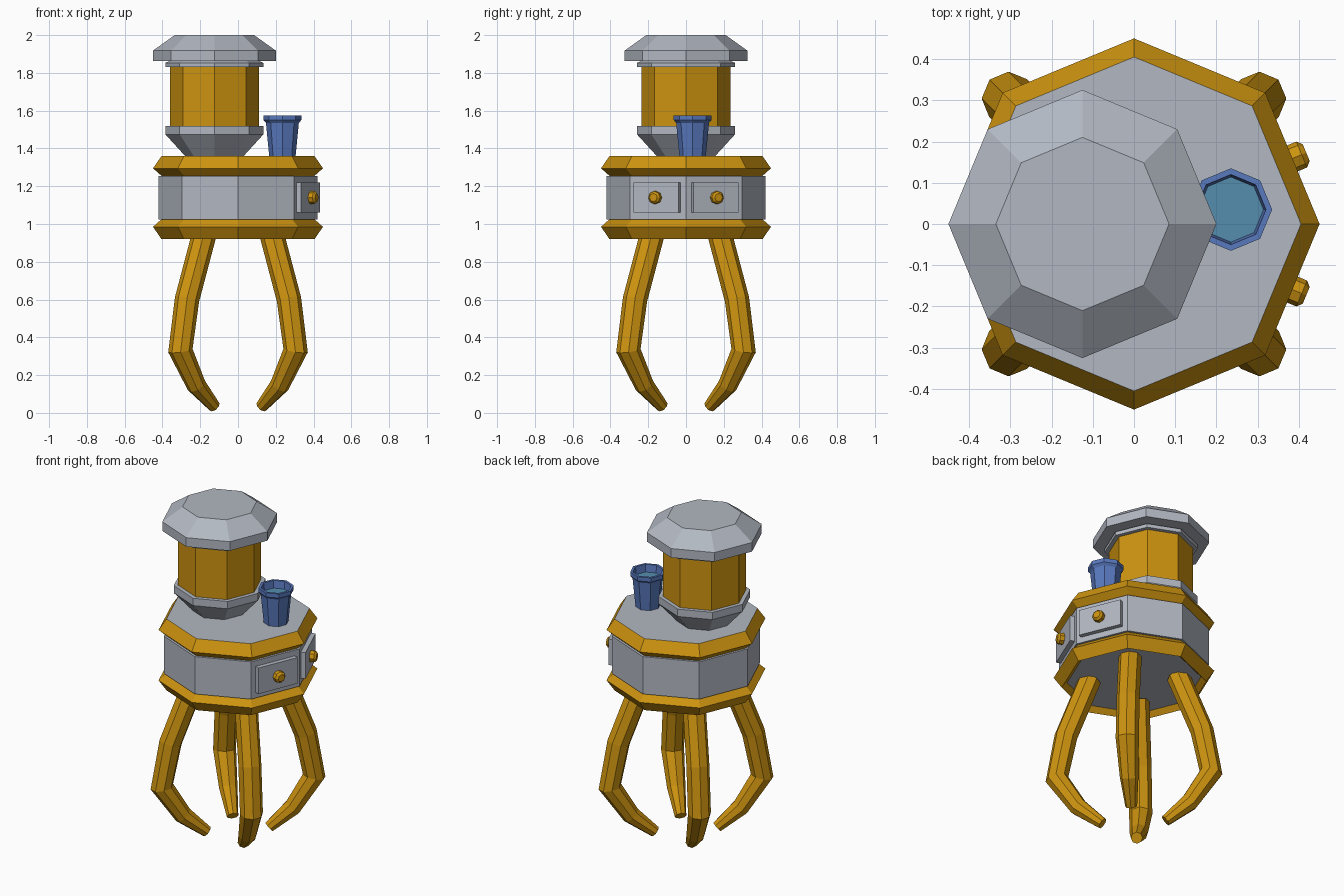
import bpy, bmesh
from math import cos, sin, pi
from mathutils import Vector, Matrix

if "Cube" in bpy.data.objects:
    bpy.data.objects.remove(bpy.data.objects["Cube"])


def material(name, rgb):
    m = bpy.data.materials.new(name)
    m.diffuse_color = (*rgb, 1)
    m.use_nodes = True
    m.node_tree.nodes["Principled BSDF"].inputs["Base Color"].default_value = m.diffuse_color
    return m


GREY = material("grey metal", (0.445, 0.479, 0.539))
GOLD = material("gold", (0.61, 0.292, 0.005))
BLUE = material("cup blue", (0.098, 0.188, 0.515))
WATER = material("water", (0.09, 0.27, 0.42))


def loft(name, rings, mats, bands):
    """Skin a list of 8-point rings with caps; bands gives a material per band."""
    bm = bmesh.new()
    loops = [[bm.verts.new(p) for p in ring] for ring in rings]
    n = len(loops[0])
    for k, (a, b) in enumerate(zip(loops, loops[1:])):
        for i in range(n):
            j = (i + 1) % n
            bm.faces.new((a[i], a[j], b[j], b[i])).material_index = bands[k + 1]
    bm.faces.new(loops[0][::-1]).material_index = bands[0]
    bm.faces.new(loops[-1]).material_index = bands[-1]
    bmesh.ops.recalc_face_normals(bm, faces=bm.faces)
    me = bpy.data.meshes.new(name)
    bm.to_mesh(me)
    bm.free()
    for m in mats:
        me.materials.append(m)
    ob = bpy.data.objects.new(name, me)
    bpy.context.collection.objects.link(ob)
    return ob


def lathe(name, cx, cy, profile, mats, bands=None):
    """Octagonal turned shape from (radius, height) pairs."""
    rings = [[Vector((cx + r * cos(i * pi / 4), cy + r * sin(i * pi / 4), z))
              for i in range(8)] for r, z in profile]
    return loft(name, rings, mats, bands or [0] * (len(profile) + 1))


# Cabinet: grey drum with gold rims and a slightly recessed underside
lathe("cabinet", 0, 0,
      [(0.375, 0.95), (0.405, 0.92), (0.45, 0.985), (0.405, 1.025), (0.42, 1.025),
       (0.42, 1.255), (0.405, 1.255), (0.45, 1.295), (0.405, 1.36)],
      [GREY, GOLD], [0, 1, 1, 1, 0, 0, 0, 1, 1, 0])

# Tank standing on the left of the top
TX = -0.125
lathe("tank_base", TX, 0, [(0.155, 1.36), (0.26, 1.475), (0.26, 1.52)], [GREY])
lathe("tank", TX, 0, [(0.235, 1.51), (0.235, 1.84)], [GOLD])
lathe("tank_lid", TX, 0,
      [(0.26, 1.83), (0.26, 1.853), (0.24, 1.862), (0.325, 1.862),
       (0.325, 1.918), (0.21, 2.0)], [GREY])

# Cup with water
lathe("cup", 0.235, 0.035,
      [(0.07, 1.36), (0.087, 1.535), (0.1, 1.55), (0.1, 1.575), (0.085, 1.575), (0.079, 1.53)],
      [BLUE, WATER], [0, 0, 0, 0, 0, 0, 1])

# Drawers and knobs on the two right-hand faces
for side, a in (("front", -pi / 8), ("back", pi / 8)):
    turn = Matrix.Rotation(a, 3, 'Z')

    def rect(x, w, h):
        return [turn @ Vector((x, y * w, 1.14 + z * h))
                for y, z in ((-1, -1), (1, -1), (1, 1), (-1, 1))]

    loft(side + "_drawer", [rect(0.38, 0.13, 0.08), rect(0.415, 0.13, 0.08)], [GREY], [0, 0, 0])
    rings = [[turn @ Vector((x, r * cos(i * pi / 4), 1.14 + r * sin(i * pi / 4)))
              for i in range(8)] for x, r in ((0.41, 0.034), (0.44, 0.034), (0.452, 0.022))]
    loft(side + "_knob", rings, [GOLD], [0] * 4)

# Four bent legs on the diagonals: (x offset, height, radius)
PATH = [(0.175, 0.96, 0.065), (0.27, 0.60, 0.065), (0.305, 0.33, 0.065),
        (0.22, 0.145, 0.052), (0.125, 0.033, 0.033)]
pts = [Vector((x * 2 ** 0.5, 0, z)) for x, z, r in PATH]
for k in range(4):
    turn = Matrix.Rotation(pi / 4 + k * pi / 2, 3, 'Z')
    rings = []
    for i, p in enumerate(pts):
        d0 = (p - pts[max(i - 1, 0)]).normalized()
        d1 = (pts[min(i + 1, len(pts) - 1)] - p).normalized()
        t = (d0 + d1).normalized()
        across = Vector((0, 1, 0))
        out = across.cross(t)
        r = PATH[i][2]
        rings.append([turn @ (p + r * (out * cos(j * pi / 4) + across * sin(j * pi / 4)))
                      for j in range(8)])
    name = ("back_right", "back_left", "front_left", "front_right")[k]
    loft(name + "_leg", rings, [GOLD], [0] * (len(pts) + 1))
